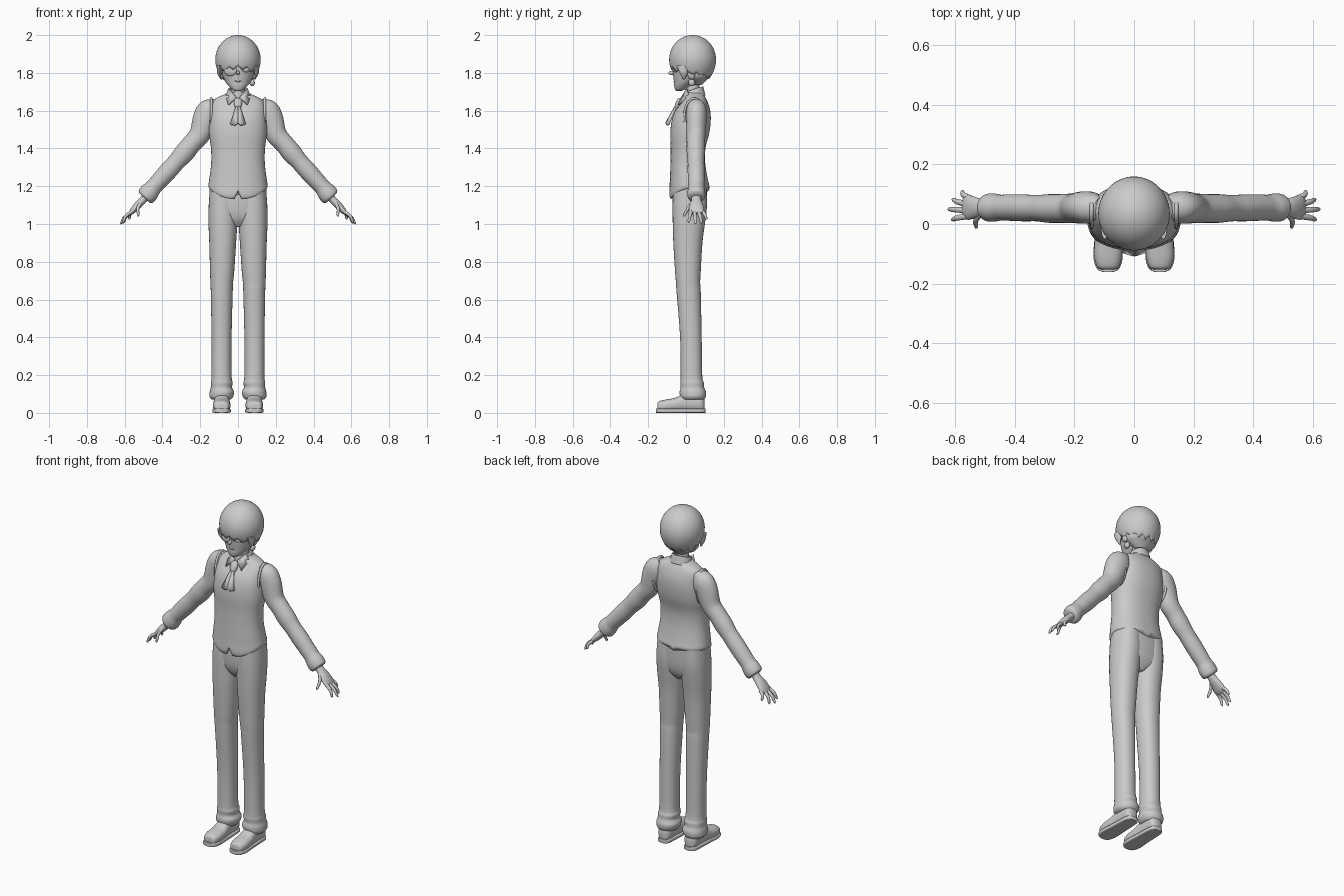
import bpy, bmesh, math
from mathutils import Vector

X, Y, Z = Vector((1, 0, 0)), Vector((0, 1, 0)), Vector((0, 0, 1))


def finish(name, verts, faces, mirror=False, thick=0, angle=50):
    me = bpy.data.meshes.new(name)
    me.from_pydata([tuple(v) for v in verts], [], faces)
    bm = bmesh.new()
    bm.from_mesh(me)
    bmesh.ops.recalc_face_normals(bm, faces=bm.faces)
    bm.to_mesh(me)
    bm.free()
    ob = bpy.data.objects.new(name, me)
    bpy.context.collection.objects.link(ob)
    if thick:
        m = ob.modifiers.new("thickness", "SOLIDIFY")
        m.thickness, m.offset = thick, 0
    if mirror:
        ob.modifiers.new("mirror", "MIRROR")
    bpy.ops.object.select_all(action="DESELECT")
    bpy.context.view_layer.objects.active = ob
    ob.select_set(True)
    bpy.ops.object.shade_smooth_by_angle(angle=math.radians(angle))
    return ob


def smooth_path(rows, steps):
    """Catmull-Rom interpolation of section rows."""
    out = []
    for i in range(len(rows) - 1):
        a, b, c, d = rows[max(i - 1, 0)], rows[i], rows[i + 1], rows[min(i + 2, len(rows) - 1)]
        for k in range(steps):
            t = k / steps
            out.append([q + .5 * t * (r - p + t * (2 * p - 5 * q + 4 * r - s + t * (3 * (q - r) + s - p)))
                        for p, q, r, s in zip(a, b, c, d)])
    return out + [list(rows[-1])]


def loft(name, rows, axis=None, ref=Y, n=32, power=2, steps=4, warp=None, mirror=False, cap=True, thick=0):
    """Rows are (x, y, z, radius_u, radius_v); a fixed axis gives parallel rings."""
    rows = smooth_path(rows, steps)
    verts, faces = [], []
    for i, r in enumerate(rows):
        t = axis or (Vector(rows[min(i + 1, len(rows) - 1)][:3]) - Vector(rows[max(i - 1, 0)][:3])).normalized()
        u = ref.cross(t).normalized()
        v = t.cross(u)
        for j in range(n):
            a = 2 * math.pi * j / n
            c, s = math.cos(a), math.sin(a)
            c = math.copysign(abs(c) ** (2 / power), c)
            s = math.copysign(abs(s) ** (2 / power), s)
            p = Vector(r[:3]) + u * c * r[3] + v * s * r[4]
            verts.append(warp(p) if warp else p)
    for i in range(len(rows) - 1):
        for j in range(n):
            k = (j + 1) % n
            faces.append((i * n + j, i * n + k, i * n + n + k, i * n + n + j))
    if cap:
        faces += [tuple(range(n)), tuple(range(len(verts) - n, len(verts)))]
    return finish(name, verts, faces, mirror, thick)


def ball(name, loc, scale, turn=0, mirror=False):
    rows = [(0, 0, -math.cos(a), max(math.sin(a), .01), max(math.sin(a), .01))
            for a in [math.pi * k / 12 for k in range(13)]]
    c, s = math.cos(turn), math.sin(turn)

    def place(p):
        x, y = p.x * scale[0], p.y * scale[1]
        return Vector((loc[0] + x * c - y * s, loc[1] + x * s + y * c, loc[2] + p.z * scale[2]))
    return loft(name, rows, Z, n=20, steps=1, warp=place, mirror=mirror)


# trousers: hips and two straight legs with gathered cuffs
loft("trouser_hips", [(0, .02, .985, .02, .05), (0, .02, 1.03, .12, .078), (0, .02, 1.1, .15, .09),
                      (0, .02, 1.22, .15, .09)], Z, power=2.4)
loft("trouser_leg", [(.088, .037, .07, .05, .058), (.088, .037, .085, .062, .067), (.085, .036, .11, .065, .07),
                     (.088, .034, .135, .056, .062), (.086, .032, .16, .058, .062), (.087, .029, .2, .053, .057),
                     (.087, .026, .4, .053, .057), (.086, .014, .64, .058, .064), (.086, .011, .69, .06, .064),
                     (.084, .01, .75, .064, .068), (.081, .01, .9, .071, .077), (.08, .015, 1, .076, .085),
                     (.078, .02, 1.1, .077, .091), (.075, .02, 1.2, .072, .088)], Z, power=2.2, mirror=True)

# shoes with flat soles
loft("shoe", [(.087, -.152, .03, .02, .015), (.087, -.145, .034, .036, .026), (.087, -.11, .038, .046, .032),
              (.086, -.06, .043, .046, .036), (.086, -.02, .052, .042, .045), (.086, .03, .056, .04, .05),
              (.086, .08, .052, .038, .045), (.086, .097, .045, .022, .036)], Y, Z, power=2.4, mirror=True)
loft("shoe_sole", [(.087, -.16, .012, .018, .012), (.087, -.15, .012, .037, .012), (.087, -.11, .012, .049, .012),
                   (.086, -.03, .012, .045, .012), (.086, .05, .012, .042, .012), (.086, .09, .012, .036, .012),
                   (.086, .103, .012, .02, .012)], Y, Z, power=5, mirror=True)


# waistcoat, its hem dropping to two points at the front
def hem(p):
    w = min(1, max(0, (1.27 - p.z) / .08))
    front = min(1, max(0, -(p.y - .02) / .1))
    p.z -= w * (.055 * front ** 2 if abs(p.x) > .012 else .015)
    return p


loft("waistcoat", [(0, .018, 1.185, .148, .095), (0, .018, 1.2, .157, .106), (0, .015, 1.24, .152, .1),
                   (0, .01, 1.32, .142, .092), (0, .011, 1.4, .143, .092), (0, .02, 1.48, .153, .103),
                   (0, .028, 1.55, .152, .103), (0, .036, 1.6, .146, .092), (0, .045, 1.64, .14, .072),
                   (0, .048, 1.665, .118, .058), (0, .045, 1.685, .075, .05), (0, .042, 1.7, .048, .045)],
     Z, n=64, power=2.3, warp=hem)
# armhole edging
loft("armhole_edge", [(.142, .045 + .055 * math.cos(a), 1.565 + .1 * math.sin(a), .007, .007)
                      for a in [math.pi * k / 12 for k in range(25)]], ref=X, n=8, steps=2, mirror=True)

# sleeves and gathered cuffs
loft("sleeve", [(.115, .052, 1.645, .025, .035), (.145, .055, 1.61, .062, .052), (.17, .055, 1.56, .068, .054),
                (.202, .053, 1.475, .056, .05), (.245, .052, 1.425, .051, .048), (.283, .052, 1.378, .053, .048),
                (.325, .053, 1.33, .047, .044), (.37, .054, 1.28, .048, .045), (.42, .055, 1.225, .045, .044),
                (.447, .055, 1.195, .044, .043), (.468, .055, 1.17, .051, .047), (.487, .055, 1.147, .05, .046),
                (.495, .055, 1.138, .038, .036)], mirror=True)

# hands
loft("palm", [(.48, .055, 1.155, .02, .026), (.505, .055, 1.125, .02, .026), (.53, .055, 1.1, .02, .035),
              (.555, .055, 1.072, .016, .041), (.57, .055, 1.056, .009, .036)], n=20, mirror=True)
fingers = [(.55, .086, 1.07, .578, .11, 1.025), (.56, .067, 1.065, .61, .083, 1.004),
           (.56, .046, 1.065, .624, .05, 1.0), (.56, .026, 1.068, .612, .014, 1.008),
           (.515, .035, 1.115, .53, -.014, 1.04)]
for i, (x, y, z, a, b, c) in enumerate(fingers):
    bend = .008
    loft(f"finger_{i + 1}" if i < 4 else "thumb",
         [(x, y, z, .01, .011), ((x + a) / 2 + bend, (y + b) / 2, (z + c) / 2 + bend / 2, .0085, .009),
          (x * .12 + a * .88, y * .12 + b * .88, z * .12 + c * .88, .0065, .007), (a, b, c, .002, .002)],
         n=10, mirror=True)

# neck and head
loft("neck", [(0, .045, 1.66, .045, .043), (0, .035, 1.72, .036, .037), (0, .03, 1.79, .038, .04)], Z)
loft("head", [(0, -.038, 1.703, .012, .012), (0, -.032, 1.712, .03, .026), (0, -.016, 1.732, .051, .047),
              (0, 0, 1.755, .068, .064), (0, .012, 1.785, .081, .08), (0, .022, 1.82, .092, .092),
              (0, .03, 1.87, .1, .1), (0, .03, 1.93, .085, .085), (0, .03, 1.97, .03, .03)], Z, n=40)
ball("nose", (0, -.074, 1.8), (.009, .02, .011))
ball("eye", (.041, -.057, 1.817), (.024, .01, .014), .35)
loft("eyelid", [(.014, -.073, 1.823, .003, .003), (.04, -.07, 1.834, .004, .004),
                (.066, -.052, 1.825, .003, .003)], ref=Y, n=8)
ball("eyepatch", (-.041, -.058, 1.812), (.036, .013, .029), -.35)
loft("mouth", [(.037 * k / 4, -.064 + .0011 * k * k, 1.755 + .0008 * k * k, .003, .003)
               for k in range(-4, 5)], ref=Z, n=8, steps=2)
ball("ear", (.087, .03, 1.795), (.014, .022, .03), mirror=True)
ball("earring", (.075, .03, 1.748), (.014, .018, .018))

# bowl-shaped hair with a jagged lower edge
verts, faces, n, m = [], [], 112, 18
for j in range(n):
    a = 2 * math.pi * j / n
    c, s = math.cos(a), math.sin(a)
    tooth = abs((j % 8) / 4 - 1)
    edge = 1.805 - .02 * max(0, s) + .032 * max(0, -s) ** 2 - .02 * tooth
    for i in range(m + 1):
        lat = (i + .15) / (m + .15)
        z = 2 - (2 - edge) * (1 - math.cos(lat * math.pi / 2))
        r = math.sqrt(max(0, 1 - ((z - 1.87) / .1301) ** 2)) if z > 1.87 else 1 - 5.5 * (1.87 - z) ** 2 / .2
        verts.append((.12 * r * c, .035 + .124 * r * s, z))
for j in range(n):
    k = (j + 1) % n
    faces += [(j * (m + 1) + i, k * (m + 1) + i, k * (m + 1) + i + 1, j * (m + 1) + i + 1) for i in range(m)]
faces.append(tuple(j * (m + 1) for j in range(n)))
hair = finish("hair", verts, faces)
mod = hair.modifiers.new("thickness", "SOLIDIFY")
mod.thickness, mod.offset = .012, -1
loft("nape_hair", [(0, .058, 1.735, .035, .025), (0, .057, 1.755, .065, .045), (0, .052, 1.78, .092, .075),
                   (0, .045, 1.82, .1, .095)], Z)
# side locks in front of the ears
loft("side_lock", [(.098, -.02, 1.84, .012, .03), (.1, -.012, 1.8, .01, .022), (.09, -.012, 1.765, .002, .003)],
     Z, n=12, mirror=True)


# shirt collar, tilted up at the back, with two pointed flaps
def tilt(p):
    p.z += .35 * (p.y - .04)
    return p


loft("collar_band", [(0, .043, 1.66, .064, .056), (0, .042, 1.69, .056, .05), (0, .041, 1.712, .049, .046)],
     Z, warp=tilt, cap=False, thick=.008)
finish("collar_flap", [(.008, -.022, 1.672), (.05, .005, 1.715), (.066, .015, 1.675), (.05, -.04, 1.63)],
       [(0, 1, 2, 3)], mirror=True, thick=.008)

# neckcloth: knot and flared tail
loft("tie_knot", [(0, -.05, 1.612, .012, .01), (0, -.043, 1.63, .02, .016), (0, -.034, 1.655, .022, .015),
                  (0, -.027, 1.668, .012, .01)], Z, n=16)
finish("tie_tail", [(0, -.056, 1.622), (.01, -.05, 1.622), (.026, -.075, 1.57), (.04, -.092, 1.528),
                    (.016, -.1, 1.522), (0, -.105, 1.535), (0, -.086, 1.57)],
       [(0, 1, 2, 6), (6, 2, 3, 4, 5)], mirror=True, thick=.01)
